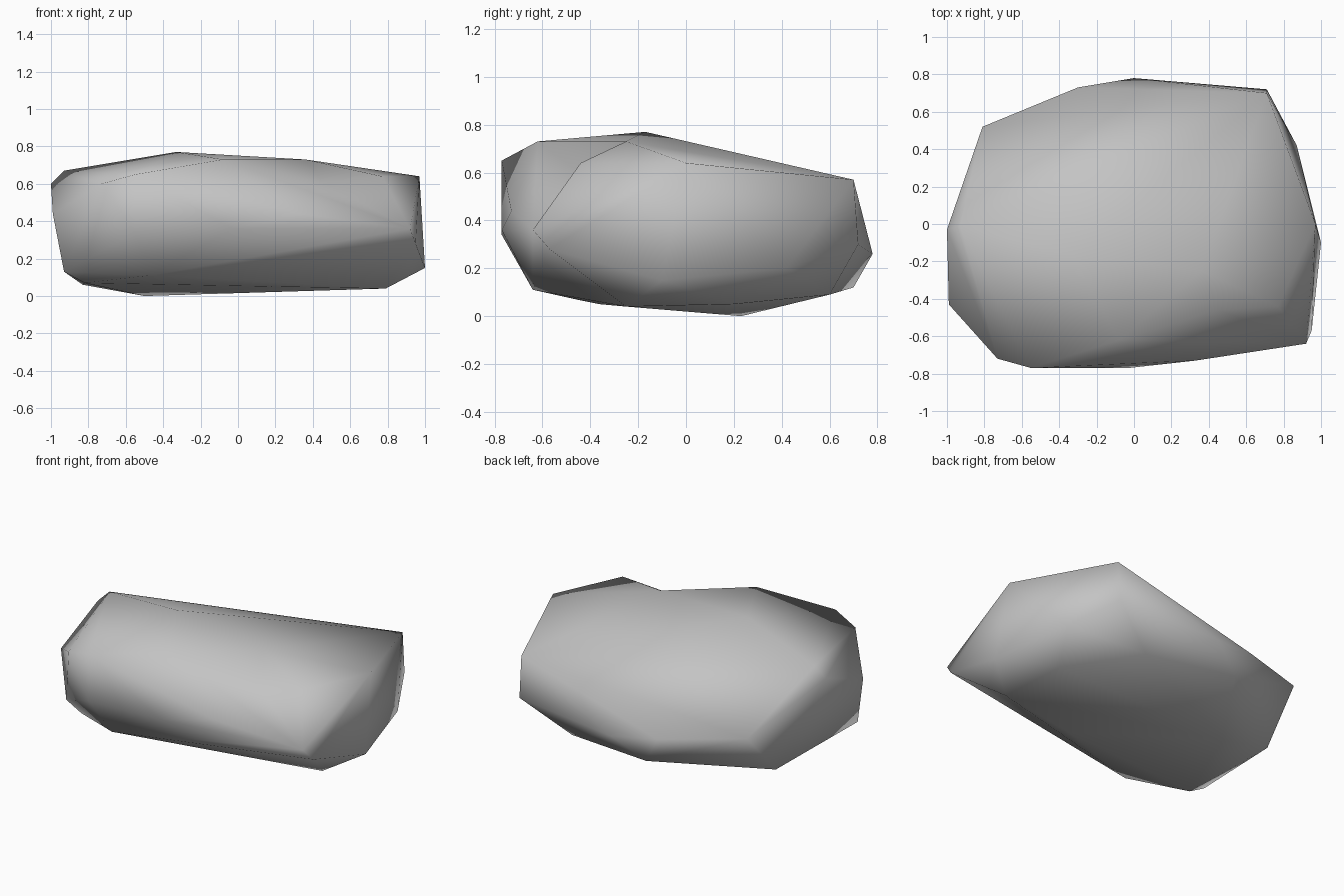
import bpy
import bmesh
from mathutils import Vector

default_cube = bpy.data.objects.get("Cube")
if default_cube:
    bpy.data.objects.remove(default_cube, do_unlink=True)


def flat_material(name, colour):
    material = bpy.data.materials.new(name)
    material.use_nodes = True
    material.diffuse_color = colour
    shader = material.node_tree.nodes["Principled BSDF"]
    shader.inputs["Base Color"].default_value = colour
    shader.inputs["Roughness"].default_value = 0.9
    return material


def press_hollow(bm, seat, hollow):
    """Replace the two faces at the edge nearest the seat by a fan to the hollow."""
    shared = [e for e in bm.edges if len(e.link_faces) == 2]
    edge = min(shared, key=lambda e: (
        (e.verts[0].co + e.verts[1].co) / 2 - Vector(seat)).length)
    rim = {e for f in edge.link_faces for e in f.edges} - {edge}
    corners = [tuple(e.verts) for e in rim]
    bmesh.ops.delete(bm, geom=[edge], context='EDGES')
    centre = bm.verts.new(hollow)
    for a, b in corners:
        bm.faces.new((a, b, centre))


# Corner points of the boulder, grouped by region
top_crown = [(-.93, -.01, .67), (-.33, -.17, .77), (.36, -.25, .73), (.67, -.1, .68),
             (-.08, -.62, .73)]
front_wall = [(-.55, -.77, .65), (-.73, -.72, .6), (-.55, -.77, .34), (-.03, -.77, .36),
              (.33, -.73, .44), (.77, -.44, .64)]
left_wall = [(.97, 0, .64), (.92, -.64, .36), (.95, -.57, .28), (1, -.1, .15),
             (.87, .42, .2)]
back_wall = [(.71, .7, .57), (.71, .72, .3), (0, .78, .26), (-.3, .73, .3),
             (-.81, .52, .36), (-.2, .7, .12)]
right_wall = [(-1, -.03, .6), (-.99, -.43, .44), (-.93, -.46, .13)]
underside = [(-.5, .23, 0), (-.83, .25, .06), (-.82, -.46, .07), (-.47, -.64, .11),
             (.2, -.36, .05), (.79, -.25, .04), (.75, .2, .05), (.41, .6, .09)]

# Stretch a skin over the points
bm = bmesh.new()
for region in (top_crown, front_wall, left_wall, back_wall, right_wall, underside):
    for point in region:
        bm.verts.new(point)
bmesh.ops.convex_hull(bm, input=bm.verts[:])
loose = [v for v in bm.verts if not v.link_faces]
bmesh.ops.delete(bm, geom=loose, context='VERTS')

# Dip in the upper front rim
press_hollow(bm, (.345, -.54, .67), (.45, -.46, .61))

bmesh.ops.recalc_face_normals(bm, faces=bm.faces[:])
for face in bm.faces:
    face.smooth = True

mesh = bpy.data.meshes.new("boulder")
bm.to_mesh(mesh)
bm.free()
mesh.materials.append(flat_material("stone_grey", (.55, .55, .55, 1)))
boulder = bpy.data.objects.new("boulder", mesh)
bpy.context.collection.objects.link(boulder)
